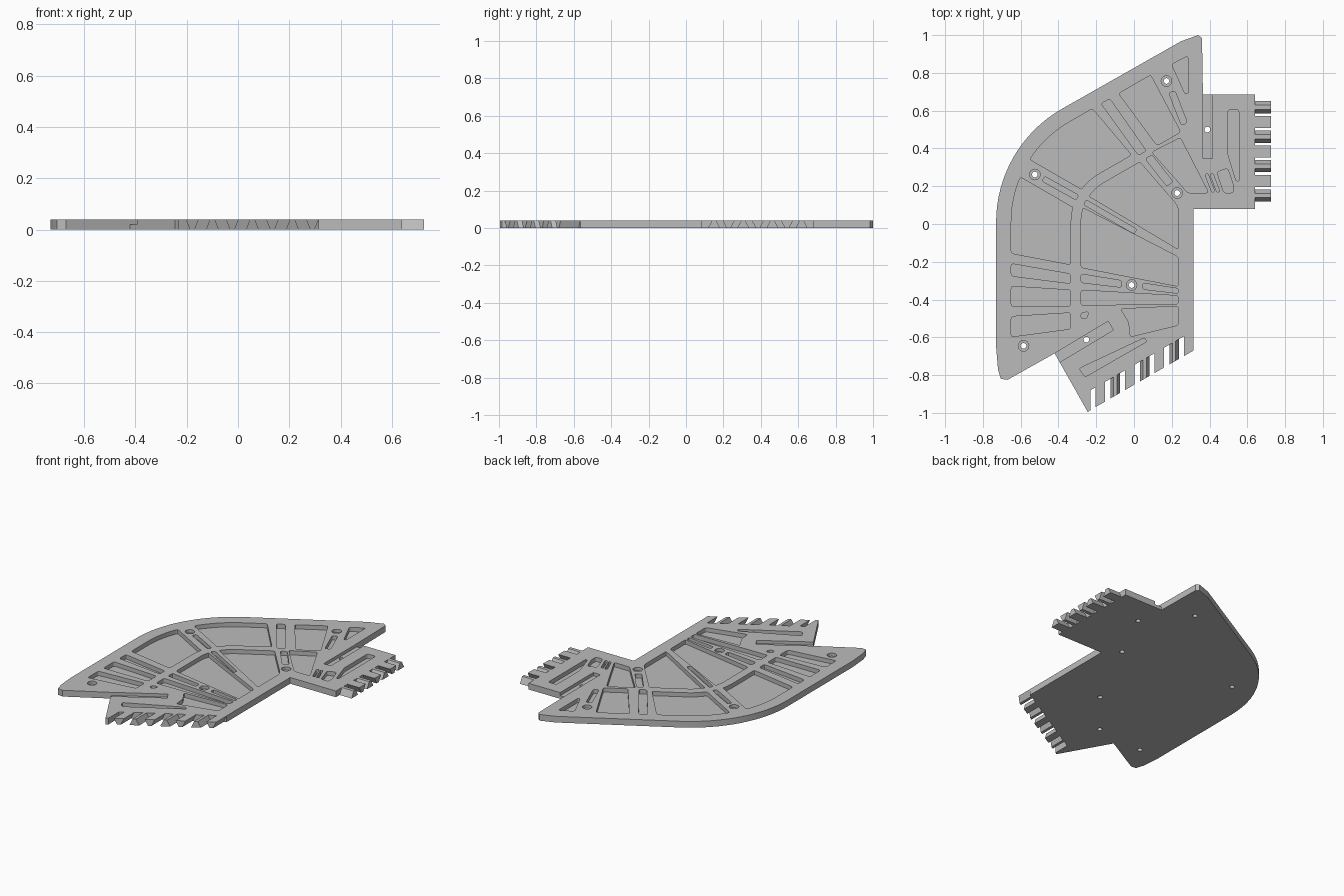
import bpy, bmesh
from math import asin, cos, sin, pi, radians
from mathutils import Vector

if "Cube" in bpy.data.objects:
    bpy.data.objects.remove(bpy.data.objects["Cube"])

THICK, POCKET_Z, STEP_Z = 0.04, 0.013, 0.02
ABOVE, BELOW = 0.08, -0.04
CENTRE = Vector((-0.04, 0.01))
BEND_RADIUS = 0.69
SLOPE = radians(30)

grey = bpy.data.materials.new("plain_grey")
grey.use_nodes = True
grey.diffuse_color = (0.5, 0.5, 0.5, 1)
grey.node_tree.nodes["Principled BSDF"].inputs["Base Color"].default_value = grey.diffuse_color


# Each arm has its own frame: u points outward from the bend centre, v along the arm
def front_arm(u, v):
    return CENTRE - Vector((u, v))


def back_arm(u, v):
    outward = Vector((-sin(SLOPE), cos(SLOPE)))
    along = Vector((cos(SLOPE), sin(SLOPE)))
    return CENTRE + outward * u + along * v


def bend_arc(arm, radius, gap=0.0, steps=8):
    """Arc from the middle of the bend, less a rib of the given half width, to the arm."""
    end = SLOPE - asin(gap / radius)
    angles = [end * (1 - i / steps) for i in range(steps + 1)]
    return [arm(radius * cos(a), -radius * sin(a)) for a in angles]


def row(arm, u_out, u_in, start_out, start_in, end_out, end_in):
    """Pocket between two straight ribs that cross an arm."""
    return [arm(u_out, start_out), arm(u_in, start_in), arm(u_in, end_in), arm(u_out, end_out)]


def bar(start, end, width):
    """Straight slot between two points."""
    a, b = Vector(start), Vector(end)
    side = (b - a).normalized().orthogonal() * width / 2
    return [a + side, b + side, b - side, a - side]


def rounded(points, radius=0.014, steps=4):
    """Replace every corner of a polygon by a short curve."""
    out, n = [], len(points)
    for i in range(n):
        p = Vector(points[i])
        a, b = Vector(points[i - 1]) - p, Vector(points[(i + 1) % n]) - p
        reach = min(radius, a.length * 0.45, b.length * 0.45)
        a, b = p + a.normalized() * reach, p + b.normalized() * reach
        for k in range(steps + 1):
            t = k / steps
            out.append(a * (1 - t) ** 2 + p * 2 * t * (1 - t) + b * t * t)
    return out


def circle(centre, radius, sides=24):
    angles = [2 * pi * i / sides for i in range(sides)]
    return [Vector(centre) + Vector((cos(a), sin(a))) * radius for a in angles]


def add_loft(bm, first, last):
    """Join two matching rings of points into a closed solid."""
    a = [bm.verts.new(p) for p in first]
    b = [bm.verts.new(p) for p in last]
    bm.faces.new(a)
    bm.faces.new(b)
    for i in range(len(a)):
        bm.faces.new((a[i - 1], a[i], b[i], b[i - 1]))


def finish(name, bm):
    bmesh.ops.recalc_face_normals(bm, faces=bm.faces[:])
    mesh = bpy.data.meshes.new(name)
    bm.to_mesh(mesh)
    bm.free()
    mesh.materials.append(grey)
    obj = bpy.data.objects.new(name, mesh)
    bpy.context.collection.objects.link(obj)
    return obj


def prisms(name, shapes, low, high):
    bm = bmesh.new()
    for shape in shapes:
        add_loft(bm, [(*p, low) for p in shape], [(*p, high) for p in shape])
    return finish(name, bm)


def activate(obj):
    bpy.ops.object.select_all(action='DESELECT')
    obj.select_set(True)
    bpy.context.view_layer.objects.active = obj


def cut(target, shapes, low):
    cutter = prisms("cutter", shapes, low, ABOVE)
    cutter.hide_render = True
    mod = target.modifiers.new("cut", 'BOOLEAN')
    mod.operation, mod.solver, mod.object = 'DIFFERENCE', 'EXACT', cutter
    activate(target)
    bpy.ops.object.modifier_apply(modifier=mod.name)
    bpy.data.objects.remove(cutter)


# Plate outline: round bend, pointed arm ends and a tab beside each
back_end = [(0.25, 0.968), (0.34, 1.0), (0.36, 0.985), (0.365, 0.685)]
back_tab = [(0.64, 0.685), (0.64, 0.08), (0.315, 0.08)]
front_tab = [(0.315, -0.565), (-0.23, -0.88), (-0.23, -0.985), (-0.245, -0.995)]
front_end = [(-0.42, -0.685), (-0.67, -0.825), (-0.705, -0.82), (-0.72, -0.77), (-0.73, -0.65)]
bend = bend_arc(front_arm, BEND_RADIUS)[::-1] + bend_arc(back_arm, BEND_RADIUS)[1:]
plate = prisms("corner_plate", [bend + back_end + back_tab + front_tab + front_end], 0, THICK)

# Curved pockets around the bend: an outer and an inner one for each arm
OUTER, MIDDLE, INNER = 0.61, 0.295, 0.24
pockets = []
for arm, gap, v_out, v_in in ((front_arm, 0.075, 0.165, 0.225), (back_arm, 0.032, 0.144, 0.2)):
    pockets.append(bend_arc(arm, OUTER, gap) + [arm(OUTER, v_out), arm(MIDDLE, v_in)]
                   + bend_arc(arm, MIDDLE, gap)[::-1])
for arm, gap, tail in (
        (front_arm, 0.05, [(INNER, 0.24), (-0.275, 0.34), (-0.275, 0.185)]),
        (back_arm, 0.02, [(INNER, 0.22), (-0.043, 0.275), (-0.077, 0.273), (-0.263, 0.166)])):
    pockets.append(bend_arc(arm, INNER, gap) + [arm(u, v) for u, v in tail])

# Pockets between the cross ribs
pockets += [
    row(front_arm, OUTER, MIDDLE, 0.22, 0.275, 0.285, 0.325),
    row(front_arm, OUTER, MIDDLE, 0.34, 0.36, 0.447, 0.445),
    row(front_arm, OUTER, MIDDLE, 0.5, 0.48, 0.607, 0.565),
    row(front_arm, INNER, 0.025, 0.275, 0.31, 0.32, 0.345),
    row(front_arm, -0.085, -0.275, 0.323, 0.352, 0.355, 0.377),
    row(front_arm, INNER, -0.275, 0.36, 0.39, 0.44, 0.433),
    row(back_arm, OUTER, 0.275, 0.198, 0.232, 0.25, 0.279),
    row(back_arm, OUTER, 0.27, 0.305, 0.343, 0.5, 0.487),
    row(back_arm, INNER, 0.06, 0.254, 0.28, 0.295, 0.32),
]

# Narrow slots in the middle rib, the back arm and the back tab
pockets += [
    bar((-0.48, 0.24), (-0.3, 0.14), 0.028),
    bar((-0.26, 0.115), (0.008, -0.04), 0.028),
    bar((0.2, 0.7), (0.267, 0.53), 0.034),
    bar((0.383, 0.265), (0.42, 0.17), 0.016),
    bar((0.41, 0.265), (0.447, 0.17), 0.016),
]

# Odd-shaped pockets at the arm ends and on the tabs
pockets += [
    [(0.2, 0.845), (0.285, 0.89), (0.285, 0.69), (0.27, 0.69)],
    [(0.095, 0.38), (0.245, 0.457), (0.395, 0.165), (0.285, 0.165)],
    [(-0.07, -0.45), (0.235, -0.435), (0.235, -0.535), (-0.02, -0.597), (-0.027, -0.52)],
    [(-0.28, -0.47), (-0.24, -0.465), (-0.25, -0.5), (-0.28, -0.5)],
    [(-0.29, -0.765), (0.055, -0.603), (0.068, -0.622), (-0.26, -0.81)],
    [(0.497, 0.605), (0.555, 0.605), (0.555, 0.225), (0.54, 0.23), (0.497, 0.37)],
    [(0.44, 0.275), (0.495, 0.295), (0.525, 0.21), (0.525, 0.165), (0.475, 0.165)],
]
cut(plate, [rounded(p) for p in pockets], POCKET_Z)

# Half-depth grooves between arms and tabs, open at the outer end
grooves = [bar((0.39, 0.72), (0.39, 0.348), 0.05),
           bar((-0.44, -0.728), (-0.123, -0.538), 0.054)]
cut(plate, grooves, STEP_Z)

# Counterbored screw holes on the arms, plain holes in the grooves
screws = [(0.172, 0.757), (-0.525, 0.262), (0.228, 0.164), (-0.013, -0.323), (-0.585, -0.645)]
pins = [(0.388, 0.5), (-0.252, -0.612)]
cut(plate, [circle(c, 0.028) for c in screws], STEP_Z)
cut(plate, [circle(c, 0.015) for c in screws + pins], BELOW)
activate(plate)
bpy.ops.object.shade_smooth_by_angle(angle=SLOPE)


# Interlocking teeth: alternately wide at the bottom and wide at the top
def teeth(name, place, first, wide, narrow, bottom_wide):
    bm = bmesh.new()
    for i in range(7):
        middle = first + i * 0.078
        low, high = (wide, narrow) if bottom_wide == (i % 2 == 0) else (narrow, wide)
        section = [(-low, 0), (low, 0), (high, THICK), (-high, THICK)]
        root, tip = ([(*place(middle + t / 2, s), z) for t, z in section] for s in (0, 1))
        add_loft(bm, root, tip)
    return finish(name, bm)


def side_edge(t, s):
    return 0.64 + 0.085 * s, t


def front_edge(t, s):
    return t, -0.565 + (t - 0.315) * 0.577 - 0.105 * s


teeth("back_tab_teeth", side_edge, 0.15, 0.064, 0.022, True)
teeth("front_tab_teeth", front_edge, -0.178, 0.05, 0.018, False)
